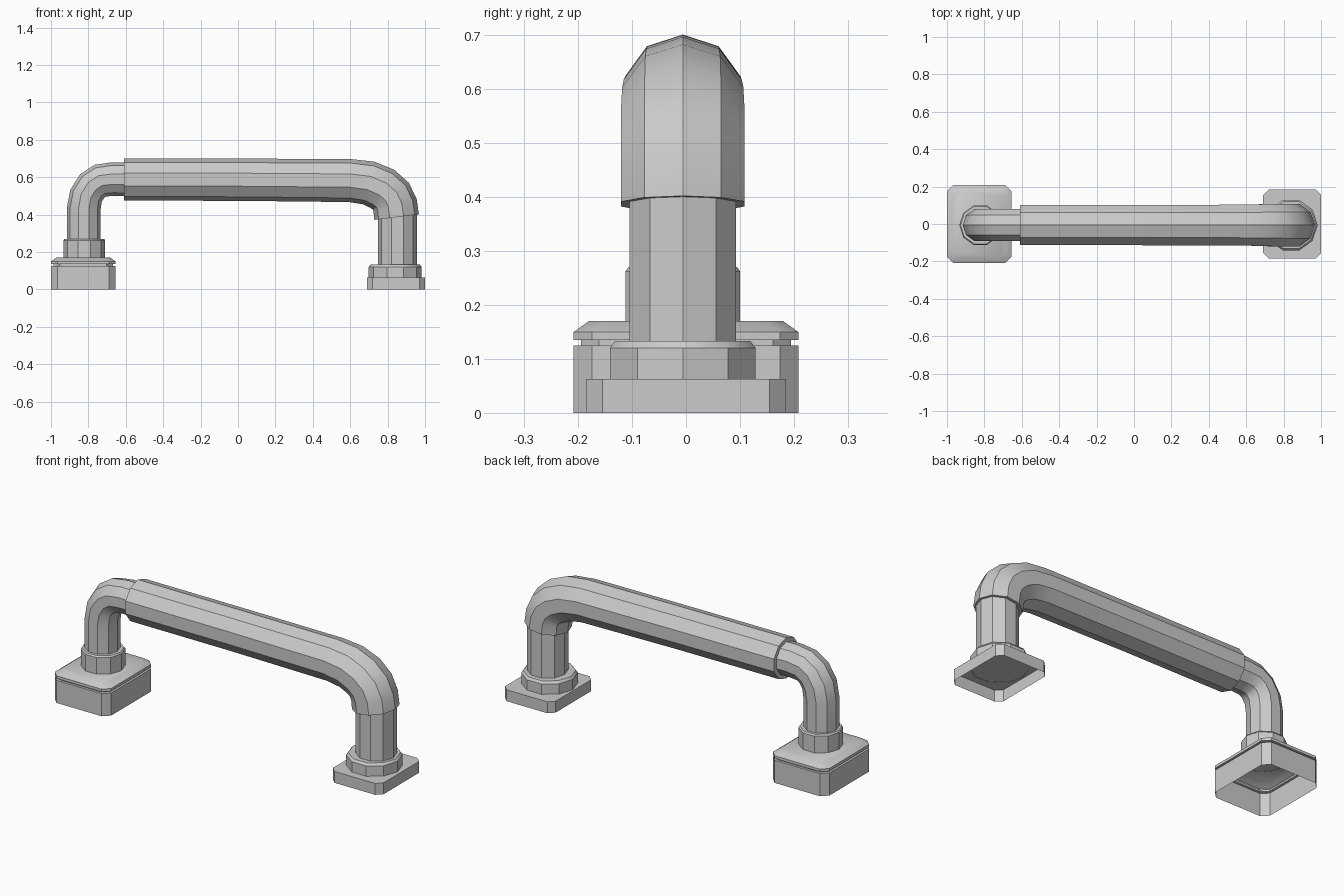
import bpy, bmesh, math
from mathutils import Vector

if "Cube" in bpy.data.objects:
    bpy.data.objects.remove(bpy.data.objects["Cube"])

SIDES = 10
Y0 = -0.006          # pipe axis sits very slightly forward


def finish(name, bm):
    bmesh.ops.recalc_face_normals(bm, faces=bm.faces)
    me = bpy.data.meshes.new(name)
    bm.to_mesh(me)
    bm.free()
    ob = bpy.data.objects.new(name, me)
    bpy.context.collection.objects.link(ob)
    bpy.ops.object.select_all(action='DESELECT')
    ob.select_set(True)
    bpy.context.view_layer.objects.active = ob
    bpy.ops.object.shade_smooth_by_angle(angle=math.radians(30))
    return ob


def loft(name, rings, cap_start=False, cap_end=True):
    """Skin a list of equal-length point rings."""
    bm = bmesh.new()
    loops = [[bm.verts.new(p) for p in ring] for ring in rings]
    n = len(loops[0])
    for a, b in zip(loops, loops[1:]):
        for i in range(n):
            j = (i + 1) % n
            bm.faces.new((a[i], a[j], b[j], b[i]))
    if cap_start:
        bm.faces.new(loops[0][::-1])
    if cap_end:
        bm.faces.new(loops[-1])
    return finish(name, bm)


def tube(name, path, caps):
    """Ten-sided sweep along (x, z, radius) points in the XZ plane."""
    pts = [Vector((x, Y0, z)) for x, z, r in path]
    rings = []
    for k, (x, z, r) in enumerate(path):
        d1 = (pts[k] - pts[k - 1]).normalized() if k else Vector()
        d2 = (pts[k + 1] - pts[k]).normalized() if k < len(pts) - 1 else Vector()
        t = (d1 + d2).normalized()
        out = Vector((-t.z, 0, t.x))
        ring = []
        for i in range(SIDES):
            a = 2 * math.pi * i / SIDES
            ring.append(pts[k] + r * (math.cos(a) * out + math.sin(a) * Vector((0, 1, 0))))
        rings.append(ring)
    return loft(name, rings, caps, caps)


def collar(name, cx, profile):
    """Ten-sided ring from (radius, z) profile."""
    rings = [[Vector((cx + r * math.cos(2 * math.pi * i / SIDES),
                      Y0 + r * math.sin(2 * math.pi * i / SIDES), z))
              for i in range(SIDES)] for r, z in profile]
    return loft(name, rings)


def base(name, cx, hx, hy, c, profile):
    """Corner-cut plinth, open below, from (inset, z) profile."""
    rings = []
    for inset, z in profile:
        x, y = hx - inset, hy - inset
        corners = [(x, -y + c), (x, y - c), (x - c, y), (-x + c, y),
                   (-x, y - c), (-x, -y + c), (-x + c, -y), (x - c, -y)]
        rings.append([Vector((cx + px, py, z)) for px, py in corners])
    return loft(name, rings)


# Plinths
base("left_base", -0.8275, 0.1725, 0.208, 0.034,
     [(0, 0), (0, 0.125), (0.013, 0.125), (0.013, 0.135), (0, 0.135), (0, 0.15), (0.028, 0.17)])
base("right_base", 0.845, 0.155, 0.185, 0.03, [(0, 0), (0, 0.063)])

# Collars
collar("left_collar", -0.822, [(0.112, 0.168), (0.112, 0.262), (0.106, 0.27)])
collar("right_collar", 0.84, [(0.142, 0.061), (0.142, 0.12), (0.132, 0.133)])

# Left elbow pipe
tube("left_pipe", [(-0.825, 0.25, 0.09), (-0.825, 0.43, 0.09), (-0.813, 0.50, 0.09),
                   (-0.78, 0.553, 0.09), (-0.735, 0.582, 0.09), (-0.67, 0.59, 0.09),
                   (-0.50, 0.588, 0.09)], False)

# Right upright pipe
tube("right_pipe", [(0.852, 0.12, 0.104), (0.852, 0.45, 0.104)], False)

# Grip sleeve with bent right end
tube("grip_sleeve", [(-0.61, 0.588, 0.113), (0.0, 0.587, 0.113), (0.60, 0.582, 0.115),
                     (0.70, 0.569, 0.118), (0.772, 0.538, 0.12), (0.818, 0.498, 0.12),
                     (0.84, 0.45, 0.12), (0.848, 0.387, 0.12)], True)
